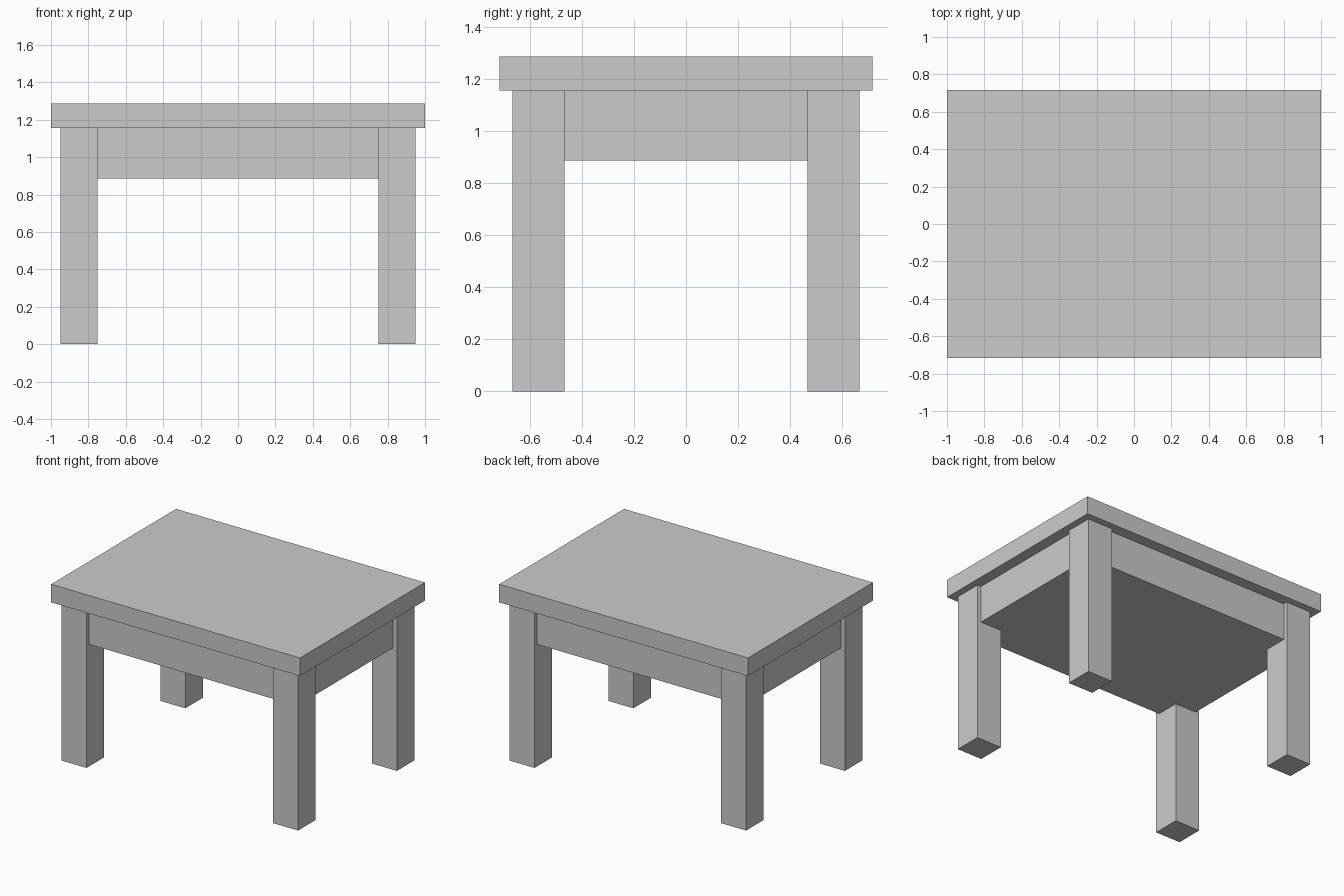
import bpy

if "Cube" in bpy.data.objects:
    bpy.data.objects.remove(bpy.data.objects["Cube"])


def box(name, lo, hi):
    """Axis-aligned box between two corners."""
    centre = [(a + b) / 2 for a, b in zip(lo, hi)]
    bpy.ops.mesh.primitive_cube_add(size=1, location=centre)
    obj = bpy.context.object
    obj.name = name
    obj.scale = [b - a for a, b in zip(lo, hi)]
    bpy.ops.object.transform_apply(location=False, rotation=False, scale=True)
    return obj


HALF_X, HALF_Y = 1.0, 0.717
TOP, TOP_UNDER, APRON_UNDER = 1.286, 1.155, 0.886
OVERHANG, LEG, APRON_INSET = 0.05, 0.2, 0.08

# Tabletop slab
box("tabletop", (-HALF_X, -HALF_Y, TOP_UNDER), (HALF_X, HALF_Y, TOP))

# Solid apron block, set slightly back from the outer leg faces
ax, ay = HALF_X - APRON_INSET, HALF_Y - APRON_INSET
box("apron", (-ax, -ay, APRON_UNDER), (ax, ay, TOP_UNDER))

# Four square legs
cx = HALF_X - OVERHANG - LEG / 2
cy = HALF_Y - OVERHANG - LEG / 2
for sy, depth in ((-1, "front"), (1, "back")):
    for sx, side in ((-1, "left"), (1, "right")):
        x, y = sx * cx, sy * cy
        box(f"{depth}_{side}_leg",
            (x - LEG / 2, y - LEG / 2, 0),
            (x + LEG / 2, y + LEG / 2, TOP_UNDER))
